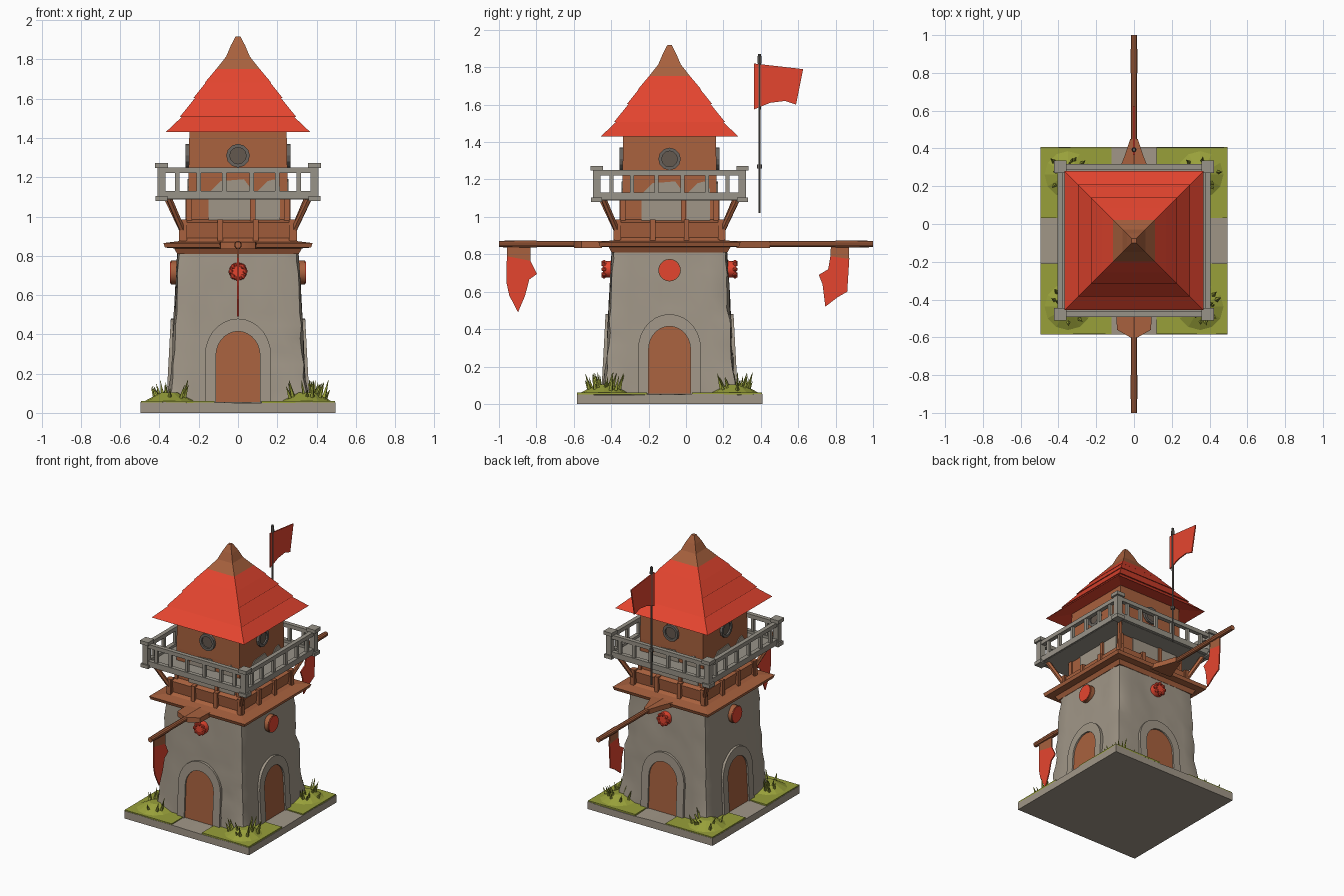
import bpy, bmesh, math, random
from mathutils import Matrix, Vector

if "Cube" in bpy.data.objects:
    bpy.data.objects.remove(bpy.data.objects["Cube"])

random.seed(4)
CY = -0.088  # tower axis in y


def mat(name, r, g, b):
    m = bpy.data.materials.new(name)
    lin = lambda c: ((c / 255 + 0.055) / 1.055) ** 2.4
    m.diffuse_color = (lin(r), lin(g), lin(b), 1)
    m.use_nodes = True
    m.node_tree.nodes["Principled BSDF"].inputs["Base Color"].default_value = m.diffuse_color
    return m


STONE = mat("warm_stone", 160, 150, 135)
RAIL = mat("rail_stone", 152, 147, 136)
WOOD = mat("brown_wood", 168, 97, 62)
RED = mat("red", 229, 69, 47)
GRASS = mat("grass_green", 152, 160, 58)
DARK = mat("dark_window", 100, 88, 78)
IRON = mat("pole_grey", 105, 100, 95)


def finish(name, bm, *mats, y=CY, smooth=False):
    bmesh.ops.recalc_face_normals(bm, faces=bm.faces)
    me = bpy.data.meshes.new(name)
    bm.to_mesh(me)
    bm.free()
    ob = bpy.data.objects.new(name, me)
    ob.location.y = y
    for m in mats:
        me.materials.append(m)
    bpy.context.collection.objects.link(ob)
    if smooth:
        bpy.ops.object.select_all(action='DESELECT')
        ob.select_set(True)
        bpy.context.view_layer.objects.active = ob
        bpy.ops.object.shade_smooth_by_angle(angle=math.radians(35))
    return ob


def box(bm, lo, hi, m=Matrix()):
    lo, hi = Vector(lo), Vector(hi)
    t = Matrix.Translation((lo + hi) / 2) @ Matrix.Diagonal((*(hi - lo), 1))
    return bmesh.ops.create_cube(bm, size=1, matrix=m @ t)["verts"]


def rod(bm, p, q, r1, r2=None, n=12, m=Matrix()):
    p, q = Vector(p), Vector(q)
    rot = (q - p).to_track_quat('Z', 'Y').to_matrix().to_4x4()
    bmesh.ops.create_cone(bm, cap_ends=True, segments=n, radius1=r1, radius2=r1 if r2 is None else r2,
                          depth=(q - p).length, matrix=m @ Matrix.Translation((p + q) / 2) @ rot)


def prism(bm, pts, vec, m=Matrix()):
    """Extrude a closed 3D outline along vec."""
    a = [bm.verts.new(m @ Vector(p)) for p in pts]
    b = [bm.verts.new(m @ (Vector(p) + Vector(vec))) for p in pts]
    bm.faces.new(a)
    bm.faces.new(b[::-1])
    for i in range(len(a)):
        j = (i + 1) % len(a)
        bm.faces.new((a[i], a[j], b[j], b[i]))


def rings(bm, profile):
    """Loft square rings given as (half width, z)."""
    prev = None
    for h, z in profile:
        cur = [bm.verts.new((sx * h, sy * h, z)) for sx, sy in ((-1, -1), (1, -1), (1, 1), (-1, 1))]
        if prev:
            for i in range(4):
                bm.faces.new((prev[i], prev[(i + 1) % 4], cur[(i + 1) % 4], cur[i]))
        else:
            bm.faces.new(cur[::-1])
        prev = cur
    bm.faces.new(prev)


SIDES = [Matrix.Rotation(k * math.pi / 2, 4, 'Z') for k in range(4)]
CORNERS = [(sx, sy) for sx in (-1, 1) for sy in (-1, 1)]

# ground slab with uneven rim
bm = bmesh.new()
box(bm, (-.496, -.496, 0), (.496, .496, .055))
bmesh.ops.subdivide_edges(bm, edges=bm.edges, cuts=7, use_grid_fill=True)
for v in bm.verts:
    if v.co.z > .05 and max(abs(v.co.x), abs(v.co.y)) > .49:
        v.co.z -= random.uniform(0, .008)
finish("ground_slab", bm, STONE)

# grass plates, mounds and tufts at the four corners
bm = bmesh.new()
for sx, sy in CORNERS:
    x0, x1 = sorted((sx * .12, sx * .494))
    y0, y1 = sorted((sy * .12, sy * .494))
    box(bm, (x0, y0, .05), (x1, y1, .061))
    rod(bm, (sx * .35, sy * .35, .055), (sx * .35, sy * .35, .105), .135, .04, 12)
    for i in range(16):
        a = random.uniform(0, math.tau)
        r = random.uniform(.03, .09)
        p = Vector((sx * .355 + r * math.cos(a), sy * .355 + r * math.sin(a), .06))
        lean = Vector((math.cos(a) * .03, math.sin(a) * .03, random.uniform(.05, .11)))
        rod(bm, p, p + lean, .014, .001, 4)
finish("grass", bm, GRASS)

# tapered rough stone body, flared at its foot corners
bm = bmesh.new()
bmesh.ops.create_cube(bm, size=2)
bmesh.ops.subdivide_edges(bm, edges=bm.edges, cuts=11, use_grid_fill=True)
for v in bm.verts:
    u, w, t = v.co
    z = .05 + (t + 1) / 2 * .79
    h = .348 - .053 * (z - .05)
    corner = min(abs(u), abs(w))
    if corner > .99:
        h *= random.uniform(.955, .985)
    if corner > .8 and z < .2:
        h *= 1 + .35 * (.2 - z)
    if abs(t) < .99:
        h += random.uniform(-.004, .004)
    v.co = (u * h, w * h, z)
finish("stone_body", bm, STONE, smooth=True)


# arched doors and stone surrounds on every side, leaning with the wall
def arch(w, top, bottom=.05):
    spring = top - w * 1.1
    pts = [(w, bottom)]
    pts += [(w * math.cos(a), spring + w * 1.1 * math.sin(a)) for a in (math.pi * i / 14 for i in range(15))]
    return pts + [(-w, bottom)]


def on_wall(pts, out):
    return [(x, -.348 + .053 * (z - .05) - out, z) for x, z in pts]


doors, frames = bmesh.new(), bmesh.new()
for m in SIDES:
    prism(doors, on_wall(arch(.125, .425), .006), (0, .03, 0), m)
    outer, inner = arch(.168, .48), arch(.112, .415)
    for i in range(len(outer) - 1):
        quad = [outer[i], outer[i + 1], inner[i + 1], inner[i]]
        prism(frames, on_wall(quad, .017), (0, .04, 0), m)
finish("arched_doors", doors, WOOD)
finish("door_surrounds", frames, STONE, smooth=True)

# round shields: red bosses front and back, wood-rimmed discs left and right
red, wood = bmesh.new(), bmesh.new()
for k, m in enumerate(SIDES):
    if k % 2 == 0:
        rod(red, (0, -.29, .72), (0, -.355, .72), .048, .042, 16, m)
        for i in range(8):
            a = math.tau * i / 8
            c = Vector((.036 * math.cos(a), -.35, .72 + .036 * math.sin(a)))
            bmesh.ops.create_icosphere(red, subdivisions=1, radius=.015, matrix=m @ Matrix.Translation(c))
    else:
        rod(wood, (0, -.29, .715), (0, -.342, .715), .06, .06, 20, m)
        rod(red, (0, -.341, .715), (0, -.347, .715), .056, .056, 20, m)
finish("red_shields", red, RED, smooth=True)
finish("shield_rims", wood, WOOD, smooth=True)

# wooden ledge and skirt above the stone
bm = bmesh.new()
rings(bm, [(.31, .81), (.325, .838), (.372, .842), (.38, .865), (.30, .875), (.278, .89), (.288, .97), (.25, .985)])
for m in SIDES:
    for x in (-.28, -.09, .09, .28):
        box(bm, (x - .014, -.30, .87), (x + .014, -.26, .985), m)
finish("wooden_ledge", bm, WOOD)

# long beams front and back with flared roots
bm = bmesh.new()
for s, root in ((-1, (.095, -.45, .09, -.56, -.60)), (1, (.085, .27, .05, .36, .45))):
    w0, y0, w1, y1, y2 = root
    pts = [(-w0, y0), (w0, y0), (w1, y1), (.02, y2), (-.02, y2), (-w1, y1)]
    prism(bm, [(x, y, .835) for x, y in pts], (0, 0, .035))
    rod(bm, (0, s * .25, .855), (0, s * .985, .855), .017, .017, 10)
    rod(bm, (0, s * .80, .855), (0, s * 1.0, .855), .020, .017, 10)
finish("beams", bm, WOOD, y=0, smooth=True)


# hanging banners and the pole flag, thin outlines in the yz plane
def cloth(name, outlines, m):
    bm = bmesh.new()
    for pts in outlines:
        prism(bm, [(-.004, y, z) for y, z in pts], (.008, 0, 0))
    finish(name, bm, m, y=0)


cloth("banner_tops", [[(-.957, .85), (-.83, .85), (-.832, .765), (-.958, .79)],
                      [(.87, .85), (.775, .85), (.772, .79), (.873, .775)]], WOOD)
cloth("banners", [[(-.958, .79), (-.832, .765), (-.797, .695), (-.838, .665), (-.86, .58), (-.898, .49),
                   (-.945, .58), (-.96, .65)],
                  [(.873, .775), (.772, .79), (.76, .72), (.71, .69), (.73, .64), (.745, .52), (.81, .57),
                   (.862, .60)]], RED)
cloth("pole_flag", [[(.364, 1.82), (.626, 1.79), (.588, 1.60), (.53, 1.62), (.45, 1.61), (.364, 1.575)]], RED)
bm = bmesh.new()
rod(bm, (0, .393, 1.02), (0, .393, 1.87), .006, .007, 8)
rod(bm, (0, .393, 1.26), (0, .393, 1.28), .014, .014, 8)
rod(bm, (0, .393, 1.82), (0, .393, 1.865), .012, .009, 8)
finish("flag_pole", bm, IRON, y=0)

# upper wooden room, with plaster-like stone patches and posts below the balcony
room, patch = bmesh.new(), bmesh.new()
rings(room, [(.25, .95), (.252, 1.2), (.247, 1.47)])
for m in SIDES:
    for x0, x1 in ((-.15, .06), (.09, .215)):
        c = .03
        pts = [(x0, .97), (x1, .97), (x1, 1.15), (x1 - c, 1.19), (x0 + c * 2, 1.18), (x0, 1.12)]
        prism(patch, [(x, -.258, z) for x, z in pts], (0, .009, 0), m)
    box(room, (.062, -.268, .96), (.088, -.24, 1.1), m)
    box(room, (.235, -.262, .96), (.262, -.235, 1.1), m)
    # diagonal brace at each corner
    rod(room, (.27, -.27, .90), (.365, -.355, 1.10), .016, .016, 6, m)
finish("upper_room", room, WOOD)
finish("wall_patches", patch, STONE)

# round windows
ring, pane = bmesh.new(), bmesh.new()
for m in SIDES:
    rod(pane, (0, -.245, 1.31), (0, -.257, 1.31), .046, .046, 12, m)
    for i in range(12):
        a, b = (math.tau * j / 12 for j in (i, i + 1))
        quad = [(r * math.cos(t), -.268, 1.31 + r * math.sin(t)) for r, t in ((.06, a), (.06, b), (.042, b), (.042, a))]
        prism(ring, quad, (0, .025, 0), m)
finish("window_panes", pane, DARK)
finish("window_rings", ring, IRON)

# balcony floor and railing
bm = bmesh.new()
box(bm, (-.395, -.385, 1.088), (.395, .385, 1.112))
for m in SIDES:
    box(bm, (-.40, -.405, 1.09), (.40, -.375, 1.13), m)
    box(bm, (-.40, -.405, 1.222), (.40, -.375, 1.25), m)
    for x in (-.31, -.2, -.07, .07, .2, .31):
        box(bm, (x - .011, -.40, 1.12), (x + .011, -.38, 1.23), m)
    box(bm, (.37, -.41, 1.085), (.41, -.37, 1.25), m)
    box(bm, (.357, -.423, 1.247), (.423, -.357, 1.272), m)
    box(bm, (.36, -.42, 1.08), (.42, -.36, 1.105), m)
finish("balcony", bm, RAIL)

# stepped pyramid roof, wooden tip above the red tiers
bm = bmesh.new()
rings(bm, [(.24, 1.455), (.368, 1.43), (.278, 1.515), (.296, 1.508), (.212, 1.612), (.228, 1.603), (.158, 1.69),
           (.169, 1.682), (.11, 1.752), (.06, 1.815), (.037, 1.87), (.012, 1.918)])
for f in bm.faces:
    f.material_index = int(f.calc_center_median().z > 1.76)
finish("roof", bm, RED, WOOD)
